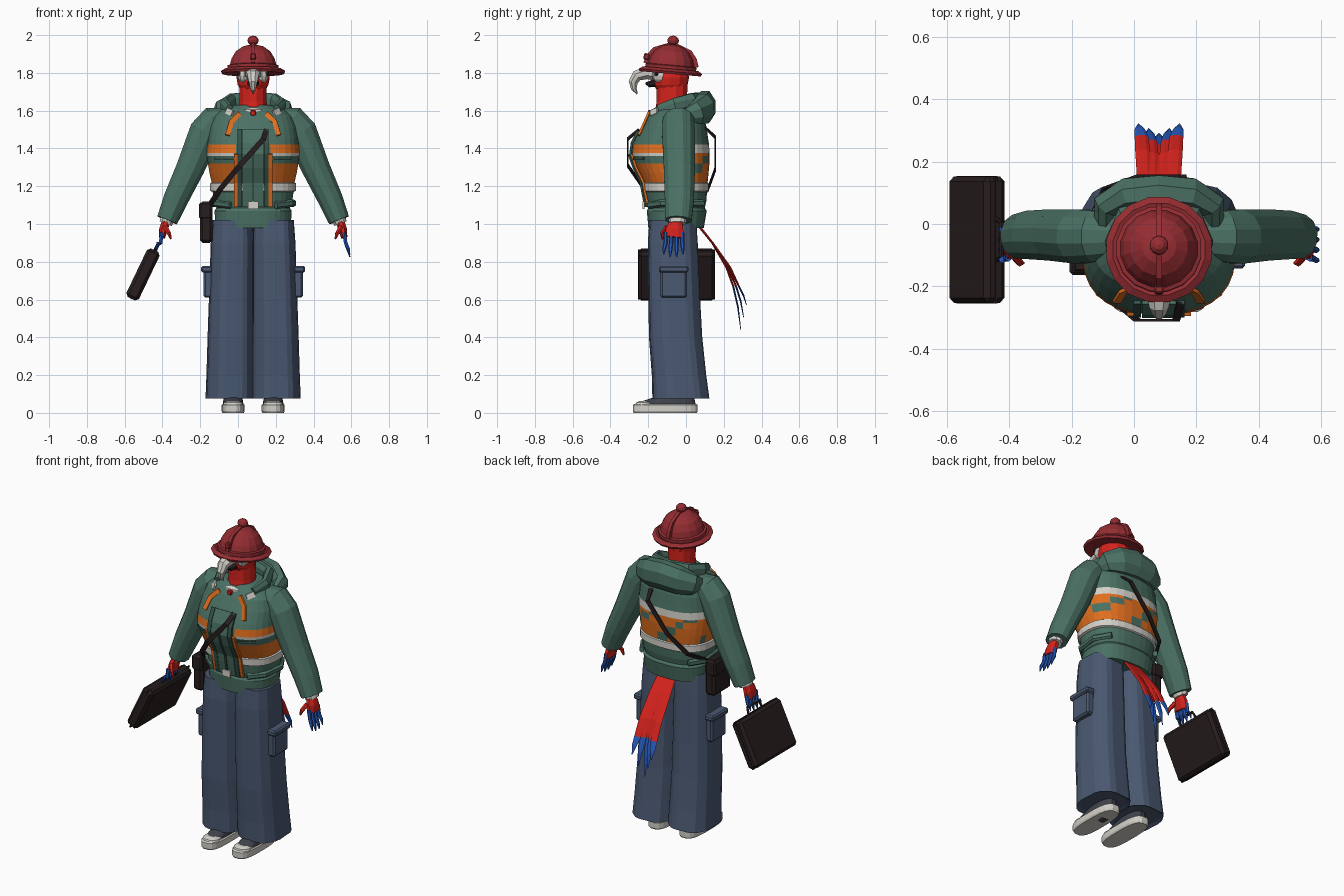
import bpy, bmesh, math
from mathutils import Vector, Matrix

CX = 0.08  # body axis


def material(name, rgb):
    m = bpy.data.materials.new(name)
    m.diffuse_color = (*rgb, 1)
    return m


GREEN = material("jacket green", (.07, .165, .127))
DKGREEN = material("dark green", (.035, .085, .066))
MAROON = material("helmet maroon", (.30, .026, .032))
RED = material("feather red", (.68, .017, .012))
BLUE = material("feather blue", (.019, .10, .5))
ORANGE = material("orange", (.76, .16, .014))
WHITE = material("off white", (.65, .63, .58))
DENIM = material("denim blue", (.068, .098, .165))
DARK = material("dark brown", (.021, .013, .013))
SHOE = material("shoe grey", (.05, .055, .07))


def finish(name, bm, mats):
    bmesh.ops.recalc_face_normals(bm, faces=bm.faces)
    me = bpy.data.meshes.new(name)
    bm.to_mesh(me)
    bm.free()
    for m in mats:
        me.materials.append(m)
    ob = bpy.data.objects.new(name, me)
    bpy.context.collection.objects.link(ob)
    return ob


def skin(name, rings, mats, rule=None):
    """Join rings of points into a capped surface; rule(row, centre) picks the colour."""
    bm = bmesh.new()
    vs = [[bm.verts.new(p) for p in r] for r in rings]
    n = len(vs[0])
    for k in range(len(vs) - 1):
        for i in range(n):
            j = (i + 1) % n
            f = bm.faces.new((vs[k][i], vs[k][j], vs[k + 1][j], vs[k + 1][i]))
            if rule:
                f.material_index = rule(k, f.calc_center_median())
    bm.faces.new(vs[0])
    f = bm.faces.new(vs[-1])
    if rule:
        f.material_index = rule(len(vs) - 2, f.calc_center_median())
    return finish(name, bm, mats)


def oval(cx, cy, z, hx, hy, e=2.0, n=24, fold=0):
    pts = []
    for i in range(n):
        a = 2 * math.pi * (i + .5) / n
        c, s = math.cos(a), math.sin(a)
        k = 1 + (fold if i % 3 == 0 else 0)
        pts.append((cx + hx * k * math.copysign(abs(c) ** (2 / e), c),
                    cy + hy * k * math.copysign(abs(s) ** (2 / e), s), z))
    return pts


def tube(name, path, mats, n=8, ref=(0, 1, 0), rule=None):
    """path entries: x, y, z, half size across, half size along ref."""
    P = [Vector(p[:3]) for p in path]
    rings = []
    for k, p in enumerate(P):
        t = (P[min(k + 1, len(P) - 1)] - P[max(k - 1, 0)]).normalized()
        u = t.cross(Vector(ref)).normalized()
        v = u.cross(t).normalized()
        ring = []
        for i in range(n):
            a = 2 * math.pi * (i + .5) / n
            g = math.sqrt(2) if n == 4 else 1
            ring.append(p + u * path[k][3] * g * math.cos(a) + v * path[k][4] * g * math.sin(a))
        rings.append(ring)
    return skin(name, rings, mats, rule)


def box(name, loc, size, mat, bevel=.008, rot_y=0):
    bm = bmesh.new()
    bmesh.ops.create_cube(bm, size=1)
    bmesh.ops.scale(bm, vec=size, verts=bm.verts)
    if bevel:
        bmesh.ops.bevel(bm, geom=bm.edges[:], offset=bevel, segments=1, affect='EDGES')
    bm.transform(Matrix.Translation(loc) @ Matrix.Rotation(rot_y, 4, 'Y'))
    return finish(name, bm, [mat])


def ball(name, loc, r, mat, u=12, v=8):
    bm = bmesh.new()
    bmesh.ops.create_uvsphere(bm, u_segments=u, v_segments=v, radius=1)
    bm.transform(Matrix.Translation(loc) @ Matrix.Diagonal((*r, 1)))
    return finish(name, bm, [mat])


# Jacket body: z, half width, front y, back y
TORSO = [(.98, .20, -.20, .095), (1.07, .205, -.208, .11), (1.085, .195, -.2, .10), (1.12, .208, -.21, .108),
         (1.17, .215, -.218, .112), (1.175, .228, -.227, .12), (1.215, .228, -.23, .12), (1.22, .22, -.226, .115),
         (1.27, .232, -.25, .12), (1.32, .24, -.275, .125), (1.36, .245, -.287, .125), (1.377, .246, -.29, .125),
         (1.42, .243, -.285, .123), (1.45, .24, -.272, .118), (1.51, .232, -.24, .11), (1.57, .212, -.205, .095),
         (1.605, .17, -.175, .08), (1.63, .10, -.15, .05)]


def torso_colour(k, c):
    if k in (4, 5, 6):
        return 1
    back = c.y > 0
    side = abs(c.x - CX) > .095
    if k in (7, 8, 9, 10) and back:
        return 0 if (int(abs(c.x + 1) * 16) + k) % 4 == 0 else 2
    if k in (7, 8) and side:
        return 2
    if k == 10 and side:
        return 1
    if k == 11:
        return 1 if back else (2 if side else 0)
    return 0


skin("jacket_body", [oval(CX, (f + b) / 2, z, w, (b - f) / 2, 2.5, 32) for z, w, f, b in TORSO],
     [GREEN, WHITE, ORANGE], torso_colour)


def front_y(x, z):
    """Front surface of the jacket at x, z."""
    for a, b in zip(TORSO, TORSO[1:]):
        if z <= b[0]:
            break
    t = (z - a[0]) / (b[0] - a[0])
    w, f, k = [a[i] + (b[i] - a[i]) * t for i in (1, 2, 3)]
    q = min(abs(x - CX) / w, .99)
    return (f + k) / 2 - (k - f) / 2 * (1 - q ** 2.5) ** .4


def front_strip(name, pts, half, mat, lift=.004):
    tube(name, [(x, front_y(x, z) - lift, z, half, .006) for x, z in pts], [mat], 4)


# Jacket front: placket, webbing, drawstrings, tag
ZS = (1.09, 1.17, 1.22, 1.3, 1.37, 1.43, 1.5)
front_strip("placket", [(CX, z) for z in ZS], .055, GREEN, .006)
front_strip("zip", [(CX, z) for z in ZS[:5]], .006, DKGREEN, .013)
for s in (-1, 1):
    front_strip("orange_webbing", [(CX + s * .088, z) for z in ZS[:5]], .014, ORANGE, .007)
    front_strip("green_webbing", [(CX + s * .07, z) for z in ZS], .012, DKGREEN, .009)
    front_strip("drawstring", [(CX + s * .07, 1.585), (CX + s * .115, 1.54), (CX + s * .135, 1.47)], .013, ORANGE, .008)
    front_strip("chest_line", [(CX + s * .06, 1.345), (CX + s * .13, 1.345), (CX + s * .2, 1.345)], .006, DKGREEN)
    front_strip("shoulder_trim", [(CX + s * .11, 1.585), (CX + s * .14, 1.6)], .016, WHITE, .01)
    tube("waist_pleat", [(CX + s * .12, -.195, 1.1, .015, .02), (CX + s * .20, -.13, 1.11, .015, .02),
                         (CX + s * .215, .0, 1.11, .015, .02), (CX + s * .16, .09, 1.11, .015, .02)],
         [GREEN], 6, (0, 0, 1))
box("tag", (CX, -.225, 1.10), (.055, .01, .04), WHITE, 0)

# Collar, shirt and hood
skin("shirt_collar", [oval(CX, -.07, 1.57, .125, .12), oval(CX, -.075, 1.605, .105, .11), oval(CX, -.075, 1.615, .08, .09)], [WHITE])
box("throat_knot", (CX, -.192, 1.588), (.03, .02, .03), RED, .005)
tube("collar", [(-.045, -.14, 1.60, .02, .035), (-.07, -.06, 1.625, .025, .045), (-.03, .03, 1.65, .03, .045),
                (CX, .065, 1.655, .03, .045), (.19, .03, 1.65, .03, .045), (.23, -.06, 1.625, .025, .045),
                (.205, -.14, 1.60, .02, .035)], [GREEN], 8, (0, 0, 1))
tube("hood", [(-.10, .0, 1.57, .03, .04), (-.09, .06, 1.59, .045, .065), (-.02, .092, 1.61, .06, .085),
              (CX, .102, 1.62, .058, .09), (.18, .092, 1.61, .06, .085), (.25, .06, 1.59, .045, .065),
              (.26, .0, 1.57, .03, .04)], [GREEN], 8, (0, 0, 1))

# Sleeves and hands
for s in (-1, 1):
    X = lambda d: CX + s * d
    tube("sleeve", [(X(.12), -.04, 1.57, .045, .07), (X(.205), -.04, 1.545, .085, .085), (X(.25), -.04, 1.49, .09, .09),
                    (X(.335), -.035, 1.29, .077, .085), (X(.41), -.035, 1.13, .068, .08), (X(.455), -.04, 1.02, .058, .072)],
         [GREEN], 12)
    tube("cuff", [(X(.452), -.045, 1.03, .04, .05), (X(.463), -.045, 1.002, .036, .045)], [WHITE], 10)
    tube("hand", [(X(.455), -.05, 1.03, .025, .03), (X(.475), -.06, .97, .024, .05), (X(.482), -.065, .93, .018, .055)], [RED], 8)
    tube("thumb", [(X(.465), -.10, .985, .014, .014), (X(.445), -.125, .95, .012, .012), (X(.435), -.125, .92, .005, .005)], [RED], 6)
    end = .82 if s > 0 else .85
    for i in range(4):
        y = -.108 + i * .029
        tip = end + .012 * abs(i - 1.5)
        tube("finger", [(X(.482), y, .955, .011, .012), (X(.49), y, .90, .011, .012), (X(.505), y + (i - 2) * .004, tip + .03, .009, .01),
                        (X(.512), y + (i - 2) * .005, tip, .003, .003)], [BLUE], 6)

# Wide trousers with folds, cargo pockets and shoes
for s in (-1, 1):
    legs = [(1.02, .108, -.07, .108, .125), (.9, .11, -.07, .115, .133), (.6, .115, -.062, .12, .138), (.4, .118, -.055, .124, .142),
            (.2, .12, -.037, .128, .145), (.075, .122, -.027, .131, .152), (.085, .122, -.027, .11, .13)]
    skin("trouser_leg", [oval(CX + s * d, y, z, a, b, 2.7, 24, -.03) for z, d, y, a, b in legs], [DENIM])
    box("cargo_pocket", (CX + s * .238, -.065, .685), (.05, .14, .15), DENIM, .01)
    box("pocket_flap", (CX + s * .245, -.065, .76), (.06, .155, .035), DENIM, .008)
    c = CX + s * .106
    skin("shoe_sole", [oval(c, -.11, z, a, b, 3, 20) for z, a, b in
                       ((0, .057, .168), (.01, .062, .173), (.042, .062, .173), (.047, .055, .165))], [WHITE])
    skin("shoe_upper", [oval(c, y, z, a, b, 2.5, 16) for z, y, a, b in
                        ((.04, -.105, .056, .16), (.06, -.095, .054, .145), (.085, -.06, .048, .105), (.12, -.04, .045, .075))], [SHOE])
    skin("toe_cap", [oval(c, -.215, z, a, b, 2.5, 12) for z, a, b in
                     ((.04, .054, .058), (.055, .05, .05), (.063, .03, .03))], [WHITE])
    box("sole_tread", (c, -.06, .001), (.06, .05, .002), SHOE, 0)

# Head, neck and hooked beak
skin("neck", [oval(CX, -.075, z, r, r + .01, 2, 12) for z, r in ((1.57, .082), (1.65, .074), (1.75, .075))], [RED])
ball("head", (CX, -.082, 1.775), (.088, .098, .10), RED)
tube("upper_beak", [(CX, -.15, 1.795, .04, .048), (CX, -.21, 1.80, .036, .043), (CX, -.26, 1.785, .032, .034),
                    (CX, -.28, 1.75, .026, .024), (CX, -.275, 1.715, .016, .015), (CX, -.258, 1.688, .003, .003)],
     [WHITE], 8, (1, 0, 0))
tube("lower_beak", [(CX, -.15, 1.75, .024, .036), (CX, -.195, 1.74, .018, .026), (CX, -.215, 1.745, .005, .008)], [DARK], 8, (1, 0, 0))
for s in (-1, 1):
    ball("cheek_patch", (CX + s * .048, -.138, 1.785), (.035, .042, .038), WHITE, 10, 6)
    ball("eye", (CX + s * .072, -.155, 1.793), (.012, .012, .012), DARK, 8, 6)

# Helmet: lathed brim and dome, crest, knob, badge
tilt = Matrix.Translation((CX, -.083, 1.80)) @ Matrix.Rotation(math.radians(-5), 4, 'X')
helmet = [skin("helmet", [oval(0, 0, z, r, r, 2, 16) for r, z in
          ((.12, .0), (.165, -.005), (.172, .008), (.15, .022), (.138, .018), (.138, .038), (.125, .042),
           (.116, .075), (.093, .113), (.055, .14), (.015, .15))], [MAROON]),
          tube("helmet_crest", [(0, -.135, .04, .012, .01), (0, -.122, .08, .012, .01), (0, -.095, .117, .012, .01),
                                (0, 0, .155, .012, .01), (0, .095, .117, .012, .01), (0, .122, .08, .012, .01),
                                (0, .135, .04, .012, .01)], [MAROON], 4, (1, 0, 0)),
          ball("helmet_knob", (0, 0, .172), (.031, .031, .026), MAROON, 10, 6),
          box("helmet_badge", (0, -.133, .075), (.03, .03, .035), MAROON, .006)]
for ob in helmet:
    ob.data.transform(tilt)

# Tail feathers with blue tips
for i in range(5):
    d = i - 2
    e = .03 * abs(d)
    tube("tail_feather", [(CX + d * .018, .06, 1.0, .008, .022), (CX + d * .023, .14, .90, .007, .024),
                          (CX + d * .026, .215 + e * .3, .77, .007, .024), (CX + d * .028, .25 + e * .5, .67, .006, .022),
                          (CX + d * .031, .275 + e * .5, .56 + e, .005, .016), (CX + d * .033, .29 + e * .5, .44 + 2.2 * e, .002, .002)],
         [RED, BLUE], 6, (1, 0, 0), lambda k, c: int(k >= 3))

# Hip bag and its diagonal strap
box("hip_bag", (-.168, -.075, 1.01), (.066, .17, .22), DARK, .014)
box("hip_bag_flap", (-.172, -.075, 1.07), (.07, .176, .09), DARK, .01)
tube("strap_front", [(.15, -.25, 1.5, .014, .004), (.135, -.308, 1.45, .014, .004), (.01, -.308, 1.31, .014, .004),
                     (-.09, -.225, 1.19, .014, .004), (-.15, -.12, 1.10, .014, .004)], [DARK], 4)
tube("strap_back", [(.17, .09, 1.52, .014, .004), (.155, .155, 1.46, .014, .004), (.02, .155, 1.29, .014, .004),
                    (-.09, .115, 1.18, .014, .004), (-.15, -.02, 1.10, .014, .004)], [DARK], 4)

# Briefcase hanging from the hand, with handle
lean = math.radians(25.6)
box("briefcase", (-.503, -.05, .733), (.074, .405, .285), DARK, .016, lean)
box("briefcase_seam", (-.503, -.05, .733), (.008, .409, .289), DARK, 0, lean)
tube("briefcase_handle", [(-.44, -.115, .862, .008, .008), (-.424, -.105, .895, .008, .008), (-.424, .005, .895, .008, .008),
                          (-.44, .015, .862, .008, .008)], [DARK], 6, (.9, 0, -.43))
